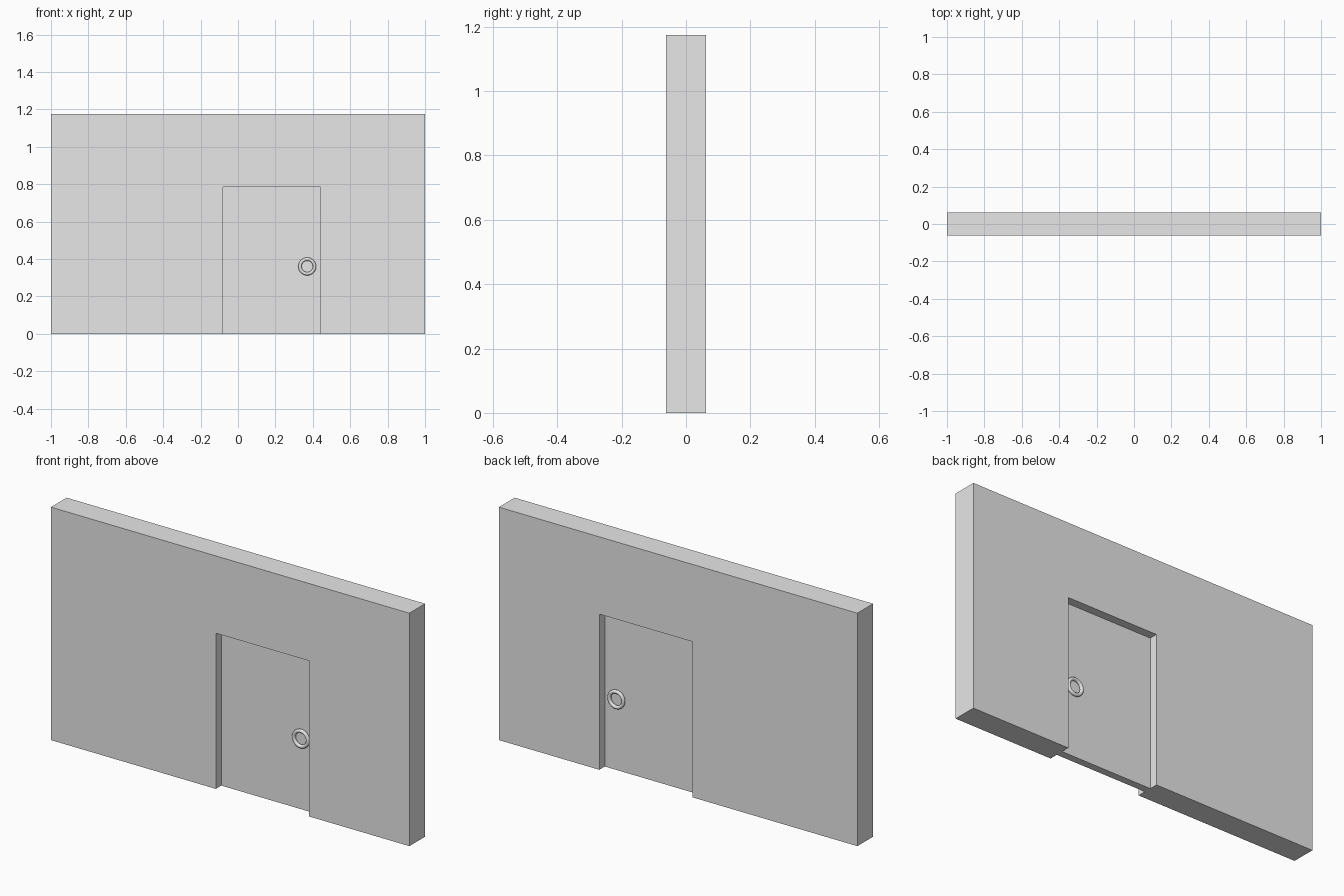
import bpy
import bmesh
from math import pi

cube = bpy.data.objects.get("Cube")
if cube:
    bpy.data.objects.remove(cube, do_unlink=True)

# Single plain grey
grey = bpy.data.materials.new("plain_grey")
grey.use_nodes = True
colour = (0.8, 0.8, 0.8, 1)
grey.diffuse_color = colour
grey.node_tree.nodes["Principled BSDF"].inputs["Base Color"].default_value = colour

WALL_HALF, DOOR_HALF = 0.0625, 0.019
LEFT, RIGHT, DOOR_TOP, WALL_TOP = -0.08, 0.44, 0.785, 1.175


def slab(name, outline, half):
    """Extrude an x-z outline through the depth, centred on y = 0."""
    bm = bmesh.new()
    face = bm.faces.new([bm.verts.new((x, -half, z)) for x, z in outline])
    moved = bmesh.ops.extrude_face_region(bm, geom=[face])["geom"]
    verts = [v for v in moved if isinstance(v, bmesh.types.BMVert)]
    bmesh.ops.translate(bm, verts=verts, vec=(0, 2 * half, 0))
    bmesh.ops.recalc_face_normals(bm, faces=bm.faces)
    mesh = bpy.data.meshes.new(name)
    bm.to_mesh(mesh)
    bm.free()
    mesh.materials.append(grey)
    bpy.context.collection.objects.link(bpy.data.objects.new(name, mesh))


# Wall wrapped around the doorway
slab("wall", [(-1, 0), (LEFT, 0), (LEFT, DOOR_TOP), (RIGHT, DOOR_TOP),
              (RIGHT, 0), (1, 0), (1, WALL_TOP), (-1, WALL_TOP)], WALL_HALF)

# Thin door recessed on both sides
slab("door", [(LEFT, 0), (RIGHT, 0), (RIGHT, DOOR_TOP), (LEFT, DOOR_TOP)], DOOR_HALF)

# Ring handle on each side of the door
for name, side in (("front_handle", -1), ("back_handle", 1)):
    bpy.ops.mesh.primitive_torus_add(
        major_radius=0.039, minor_radius=0.009, major_segments=32, minor_segments=12,
        location=(0.37, side * (DOOR_HALF + 0.008), 0.36), rotation=(pi / 2, 0, 0))
    handle = bpy.context.object
    handle.name = name
    handle.data.materials.append(grey)
    bpy.ops.object.shade_smooth()
